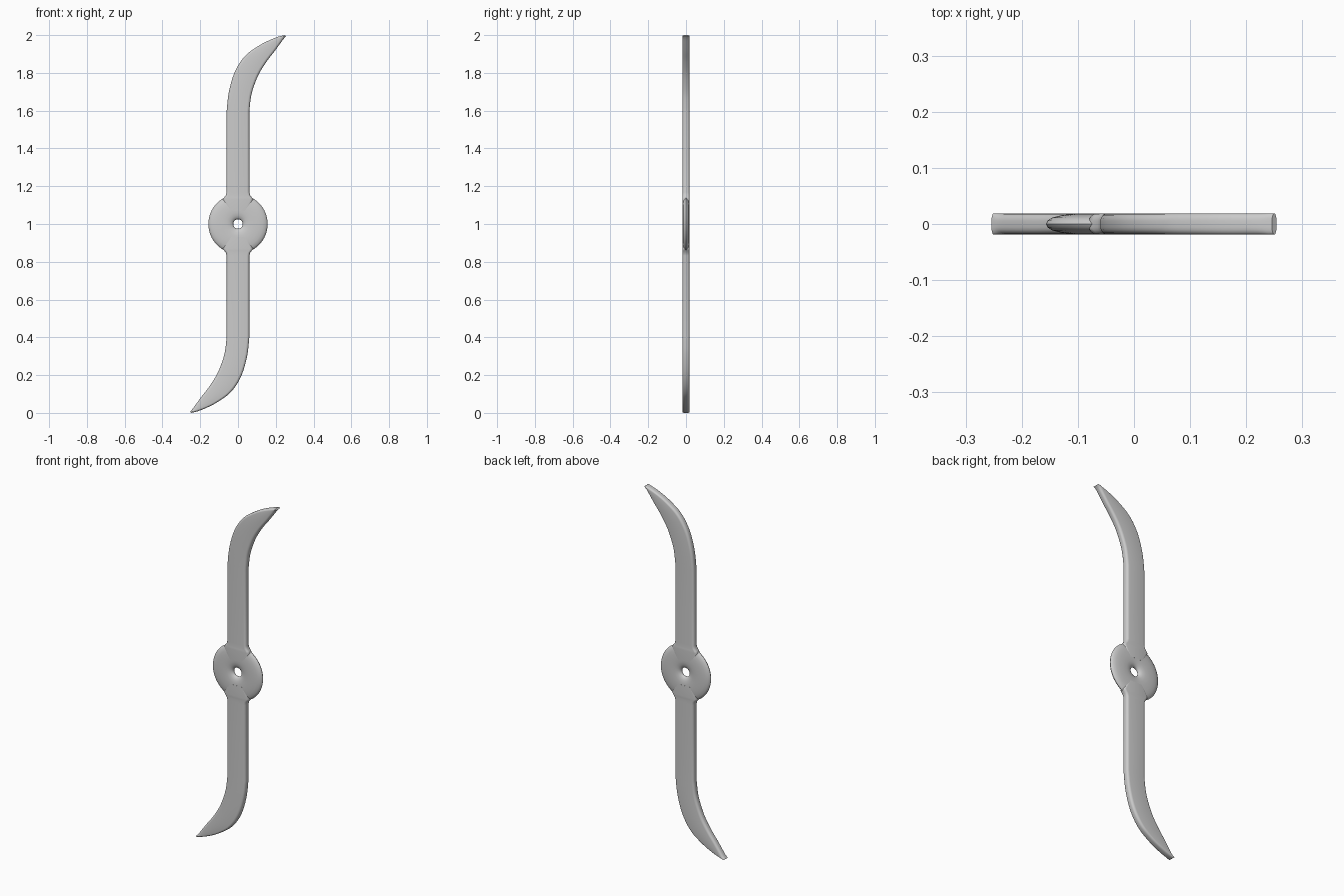
import bpy, bmesh, math
from mathutils import Vector

if "Cube" in bpy.data.objects:
    bpy.data.objects.remove(bpy.data.objects["Cube"])

H = 0.0187       # half thickness
HUB_Z = 1.0


def finish(name, bm):
    bmesh.ops.remove_doubles(bm, verts=bm.verts, dist=1e-5)
    bmesh.ops.recalc_face_normals(bm, faces=bm.faces)
    me = bpy.data.meshes.new(name)
    bm.to_mesh(me)
    bm.free()
    ob = bpy.data.objects.new(name, me)
    bpy.context.collection.objects.link(ob)
    bpy.context.view_layer.objects.active = ob
    ob.select_set(True)
    bpy.ops.object.shade_smooth_by_angle(angle=math.radians(50))
    ob.select_set(False)
    return ob


def smooth_path(pts, steps=4):
    """Catmull-Rom interpolation through the points."""
    p = [Vector(q) for q in pts]
    p = [2 * p[0] - p[1]] + p + [2 * p[-1] - p[-2]]
    out = []
    for i in range(1, len(p) - 2):
        a, b, c, d = p[i - 1:i + 3]
        for k in range(steps):
            t = k / steps
            out.append(0.5 * (2 * b + (c - a) * t + (2 * a - 5 * b + 4 * c - d) * t * t
                              + (3 * b - a - 3 * c + d) * t ** 3))
    return out + [p[-2]]


def section(left, right):
    """Rounded rectangle spanning the two blade edges."""
    w = (right - left).length
    mid, u = (left + right) / 2, (right - left).normalized()
    ru, ry = min(0.014, 0.47 * w), 0.013
    pts = []
    for su, sy, start in ((1, 1, 0), (-1, 1, 90), (-1, -1, 180), (1, -1, 270)):
        for k in range(5):
            a = math.radians(start + k * 22.5)
            c = mid + u * (su * (w / 2 - ru) + ru * math.cos(a))
            pts.append((c.x, sy * (H - ry) + ry * math.sin(a), c.y))
    return pts


# Blade: straight arm with flared root, then curved pointed tip
root = [(0.05, 1.07), (0.08, 1.13), (0.073, 1.141), (0.065, 1.151), (0.06, 1.168)]
left_tip = [(-0.06, 1.60), (-0.05, 1.69), (-0.027, 1.78), (0.005, 1.847), (0.045, 1.897),
            (0.09, 1.931), (0.143, 1.962), (0.206, 1.989), (0.246, 2.0)]
right_tip = [(0.06, 1.60), (0.07, 1.68), (0.09, 1.746), (0.116, 1.804), (0.153, 1.862),
             (0.19, 1.91), (0.218, 1.948), (0.24, 1.978), (0.254, 1.994)]
lefts = [Vector((-x, z)) for x, z in root] + smooth_path(left_tip)
rights = [Vector(q) for q in root] + smooth_path(right_tip)

bm = bmesh.new()
rings = [[bm.verts.new(p) for p in section(l, r)] for l, r in zip(lefts, rights)]
for a, b in zip(rings, rings[1:]):
    for i in range(len(a)):
        j = (i + 1) % len(a)
        bm.faces.new((a[i], a[j], b[j], b[i]))
bm.faces.new(rings[0])
bm.faces.new(rings[-1])
upper = finish("upper_blade", bm)

# Opposite blade: same mesh turned half way round the hub
lower = bpy.data.objects.new("lower_blade", upper.data)
lower.rotation_euler = (0, math.pi, 0)
lower.location = (0, 0, 2 * HUB_Z)
bpy.context.collection.objects.link(lower)

# Hub: lathed disc with rounded rim and dished centre hole
half = [(0.025, 0.0), (0.027, 0.006), (0.033, 0.011), (0.045, 0.0155), (0.062, 0.018),
        (0.085, 0.0186), (0.11, 0.0178), (0.13, 0.0155), (0.146, 0.0115), (0.154, 0.006), (0.157, 0.0)]
profile = half + [(r, -y) for r, y in half[-2:0:-1]]
bm = bmesh.new()
N = 64
rings = []
for s in range(N):
    a = 2 * math.pi * s / N
    rings.append([bm.verts.new((r * math.cos(a), y, HUB_Z + r * math.sin(a))) for r, y in profile])
for s in range(N):
    a, b = rings[s], rings[(s + 1) % N]
    for i in range(len(profile)):
        j = (i + 1) % len(profile)
        bm.faces.new((a[i], a[j], b[j], b[i]))
finish("hub", bm)
